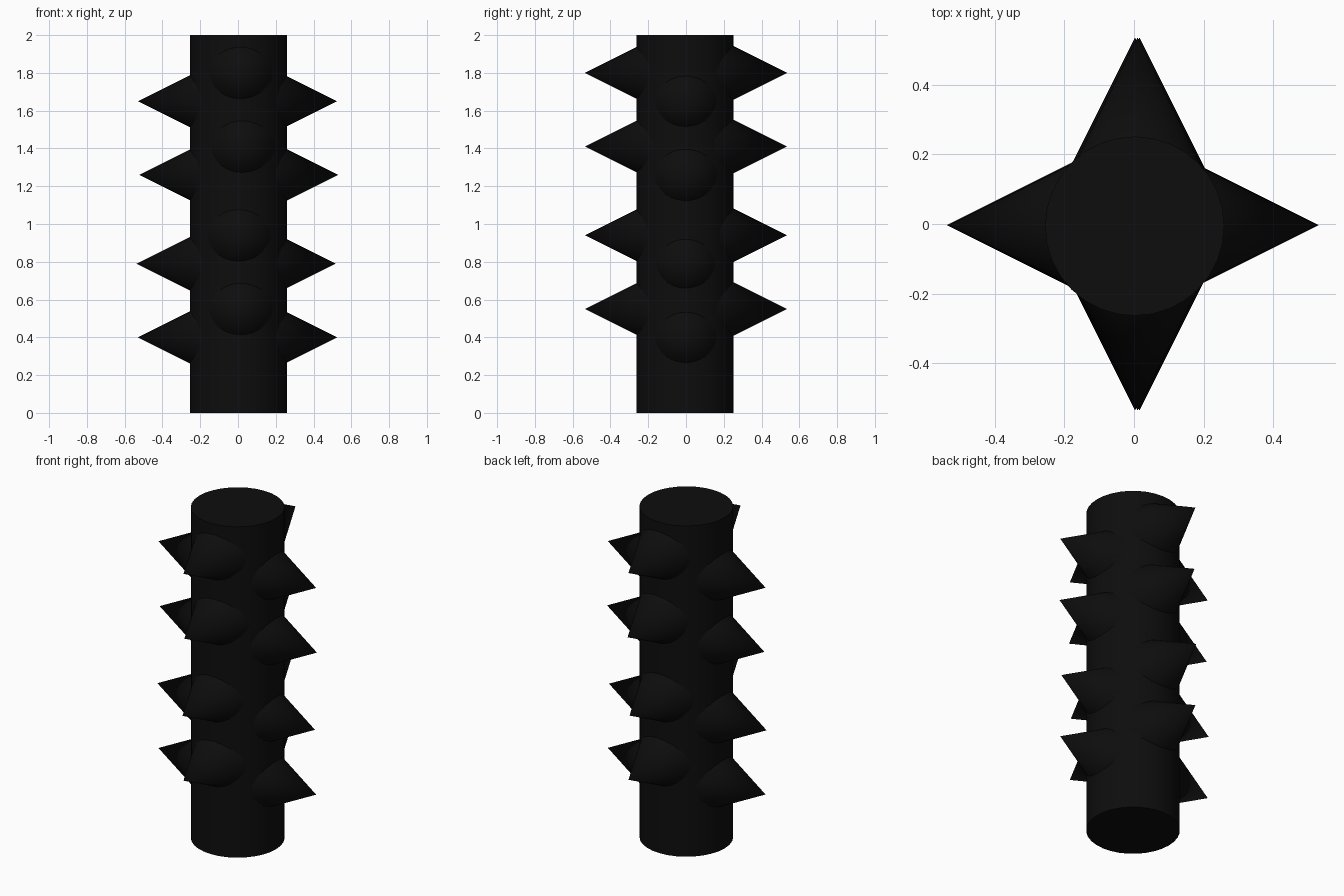
import bpy
from math import radians
from mathutils import Vector

if "Cube" in bpy.data.objects:
    bpy.data.objects.remove(bpy.data.objects["Cube"])

black = bpy.data.materials.new("black")
black.diffuse_color = (0.004, 0.004, 0.004, 1)
black.use_nodes = True
black.node_tree.nodes["Principled BSDF"].inputs["Base Color"].default_value = black.diffuse_color


def finish(name):
    obj = bpy.context.object
    obj.name = name
    obj.data.materials.append(black)
    bpy.ops.object.shade_smooth_by_angle(angle=radians(30))


def spike(name, direction, tip, offset, z):
    """Cone pointing outwards, with its base buried in the post."""
    d = Vector(direction)
    base = 0.15
    centre = d * (base + tip) / 2 + Vector(offset) + Vector((0, 0, z))
    bpy.ops.mesh.primitive_cone_add(
        vertices=32, radius1=(tip - base) * 0.5, radius2=0, depth=tip - base,
        location=centre, rotation=d.to_track_quat('Z', 'Y').to_euler())
    finish(name)


# Central post
bpy.ops.mesh.primitive_cylinder_add(vertices=32, radius=0.257, depth=2,
                                    location=(0.002, -0.006, 1))
finish("post")

# Left and right spikes: height, left reach, right reach
for i, (z, left, right) in enumerate([(0.40, 0.53, 0.525), (0.79, 0.537, 0.517),
                                      (1.26, 0.522, 0.53), (1.65, 0.53, 0.525)]):
    spike(f"left_spike_{i}", (-1, 0, 0), left, (0, -0.003, 0), z)
    spike(f"right_spike_{i}", (1, 0, 0), right, (0, -0.003, 0), z)

# Front and back spikes: height, sideways shift
for i, (z, x) in enumerate([(0.55, 0.01), (0.94, 0.003),
                            (1.41, 0.016), (1.80, 0.01)]):
    spike(f"front_spike_{i}", (0, -1, 0), 0.535, (x, 0, 0), z)
    spike(f"back_spike_{i}", (0, 1, 0), 0.535, (x, 0, 0), z)
